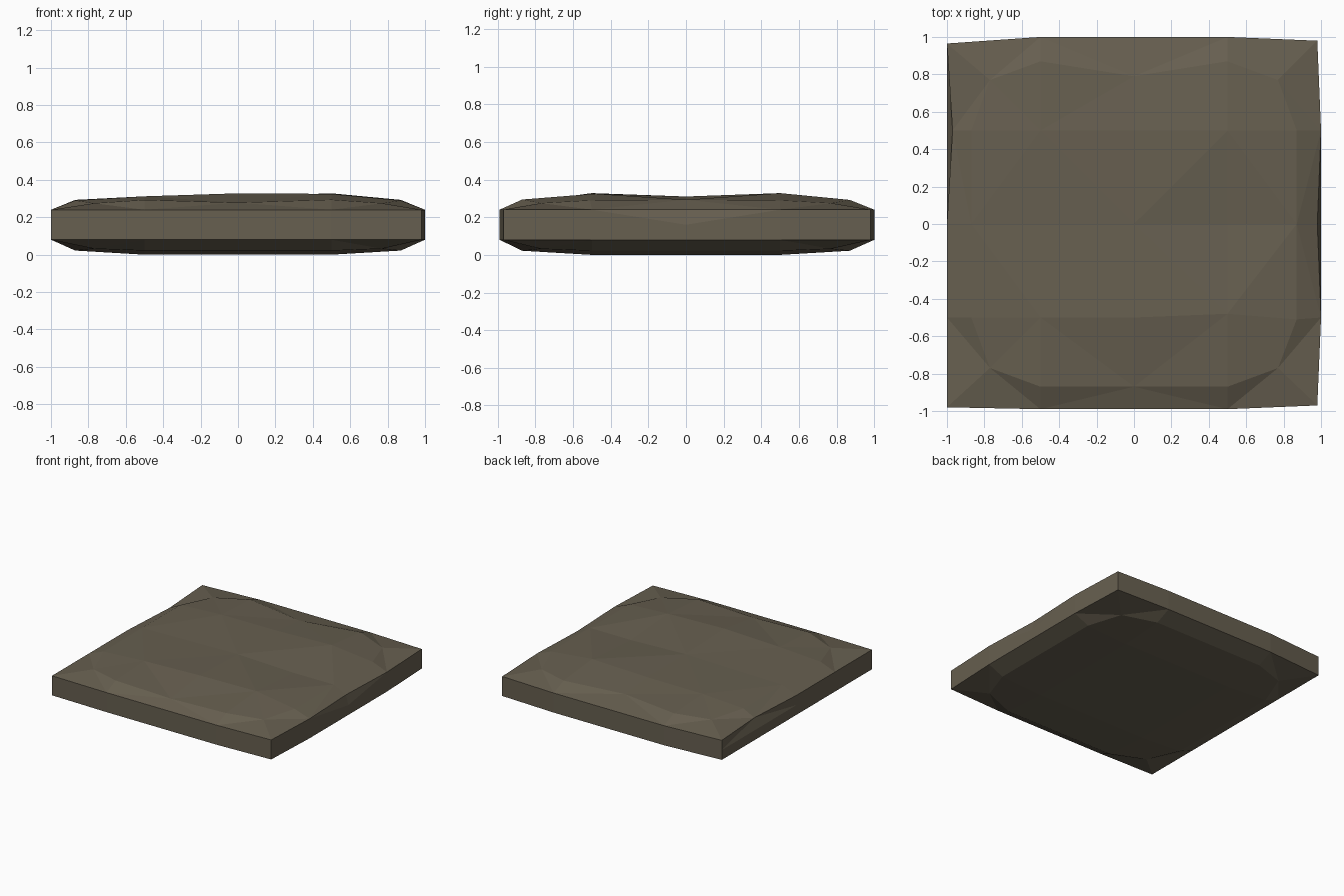
import bpy, bmesh

if "Cube" in bpy.data.objects:
    bpy.data.objects.remove(bpy.data.objects["Cube"])

mat = bpy.data.materials.new("weathered stone")
mat.diffuse_color = (0.135, 0.115, 0.08, 1)
mat.use_nodes = True
mat.node_tree.nodes["Principled BSDF"].inputs["Base Color"].default_value = mat.diffuse_color

bm = bmesh.new()
AXIS = (-0.87, -0.5, 0, 0.5, 0.87)
# indices of the 16 border cells of a 5 x 5 grid, counter-clockwise from front left
RING = ([(i, 0) for i in range(4)] + [(4, j) for j in range(4)] +
        [(i, 4) for i in range(4, 0, -1)] + [(0, j) for j in range(4, 0, -1)])
# chipped top heights, rows from front to back
TOP = ((.275, .293, .278, .294, .275),
       (.290, .312, .328, .325, .290),
       (.293, .300, .310, .292, .293),
       (.290, .310, .312, .328, .290),
       (.275, .292, .285, .292, .275))
BOTTOM = ((.032, .022, .022, .022, .032),) + ((.022, 0, 0, 0, .022),) * 3 + \
         ((.032, .022, .022, .022, .032),)


def tri(a, b, c, flip):
    bm.faces.new((a, c, b) if flip else (a, b, c))


def rim_xy(i, j):
    """Outline of the slab with slightly uneven corners."""
    corners = {(0, 0): (-1, -.98), (4, 0): (.98, -.97),
               (4, 4): (.98, .98), (0, 4): (-1, .965)}
    e = (-1, -.5, 0, .5, 1)
    return corners.get((i, j), (e[i], max(e[j], -.99)))


def rim(z, nudges={}):
    loop = []
    for c in RING:
        x, y = rim_xy(*c)
        loop.append(bm.verts.new((x + nudges.get(c, 0), y, z)))
    return loop


def cap(heights, outer, nudges, flip):
    """Faceted cap: 5 x 5 grid with clipped corners, joined to the rim."""
    g = {}
    for i in range(5):
        for j in range(5):
            x, y = AXIS[i], AXIS[j]
            if i in (0, 4) and j in (0, 4):
                x, y = x * .885, y * .885
            x, y = nudges.get((i, j), (x, y))
            g[i, j] = bm.verts.new((x, y, heights[j][i]))
    for i in range(4):
        for j in range(4):
            a, b, c, d = g[i, j], g[i+1, j], g[i+1, j+1], g[i, j+1]
            if (i + j) % 2 == 0:
                tri(a, b, c, flip)
                tri(a, c, d, flip)
            else:
                tri(a, b, d, flip)
                tri(b, c, d, flip)
    for k in range(16):
        n = (k + 1) % 16
        o1, o2, i1, i2 = outer[k], outer[n], g[RING[k]], g[RING[n]]
        if k % 2:
            tri(o1, o2, i2, flip)
            tri(o1, i2, i1, flip)
        else:
            tri(o1, o2, i1, flip)
            tri(o2, i2, i1, flip)


# side band in two rows, with chips in the upper left and right edges
low = rim(.08)
mid = rim(.16)
high = rim(.24, {(0, 3): .03, (4, 2): -.02})
for a, b in ((low, mid), (mid, high)):
    for k in range(16):
        n = (k + 1) % 16
        if (k % 2 == 0) == (a is mid):
            tri(a[k], a[n], b[n], False)
            tri(a[k], b[n], b[k], False)
        else:
            tri(a[k], a[n], b[k], False)
            tri(a[n], b[n], b[k], False)

# chipped top and plain underside
cap(TOP, high, {(2, 4): (0, .79), (3, 1): (.5, -.48), (4, 1): (.87, -.51)}, False)
cap(BOTTOM, low, {}, True)

bmesh.ops.recalc_face_normals(bm, faces=bm.faces)
mesh = bpy.data.meshes.new("stone_slab")
bm.to_mesh(mesh)
bm.free()
mesh.materials.append(mat)
slab = bpy.data.objects.new("stone_slab", mesh)
bpy.context.collection.objects.link(slab)
